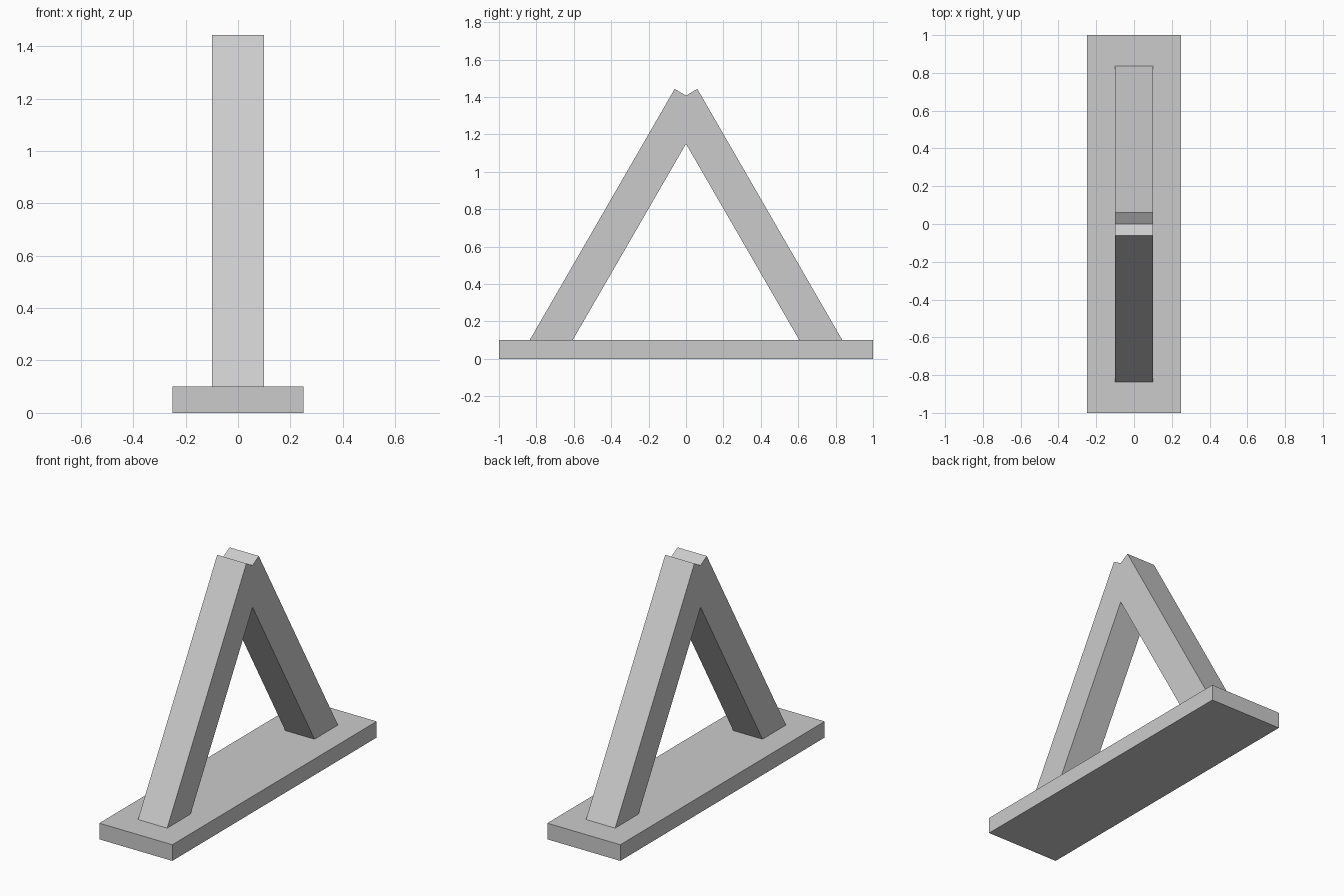
import bpy
import bmesh
from math import sqrt

# Remove the default cube
cube = bpy.data.objects.get("Cube")
if cube:
    bpy.data.objects.remove(cube)

# Single grey material
grey = bpy.data.materials.new("plain grey")
grey.use_nodes = True
colour = (0.6, 0.6, 0.6, 1)
grey.diffuse_color = colour
grey.node_tree.nodes["Principled BSDF"].inputs["Base Color"].default_value = colour


def extrude_profile(name, profile, width):
    """Extrude a closed (y, z) outline symmetrically along x."""
    bm = bmesh.new()
    face = bm.faces.new([bm.verts.new((-width / 2, y, z)) for y, z in profile])
    result = bmesh.ops.extrude_face_region(bm, geom=[face])
    moved = [v for v in result["geom"] if isinstance(v, bmesh.types.BMVert)]
    bmesh.ops.translate(bm, verts=moved, vec=(width, 0, 0))
    bmesh.ops.recalc_face_normals(bm, faces=bm.faces)
    mesh = bpy.data.meshes.new(name)
    bm.to_mesh(mesh)
    bm.free()
    mesh.materials.append(grey)
    obj = bpy.data.objects.new(name, mesh)
    bpy.context.collection.objects.link(obj)
    return obj


# Flat base plate
extrude_profile("base_plate", [(-1, 0), (1, 0), (1, 0.1), (-1, 0.1)], 0.5)

# Two joined legs at sixty degrees, square-cut at the top, set into the base
slope = sqrt(3)
foot_z, base_z, top_z = 0.06, 0.1, 1.443
outer_y, inner_y = 0.836, 0.606


def leg_y(y_at_base, z):
    return y_at_base - (z - base_z) / slope


tip_y = leg_y(outer_y, top_z)
half = [
    (leg_y(inner_y, foot_z), foot_z),
    (leg_y(outer_y, foot_z), foot_z),
    (tip_y, top_z),
]
notch = (0, top_z - tip_y / slope)
crotch = (0, base_z + inner_y * slope)
mirrored = [(-y, z) for y, z in reversed(half)]
extrude_profile("leg_frame", [crotch] + half + [notch] + mirrored, 0.2)
